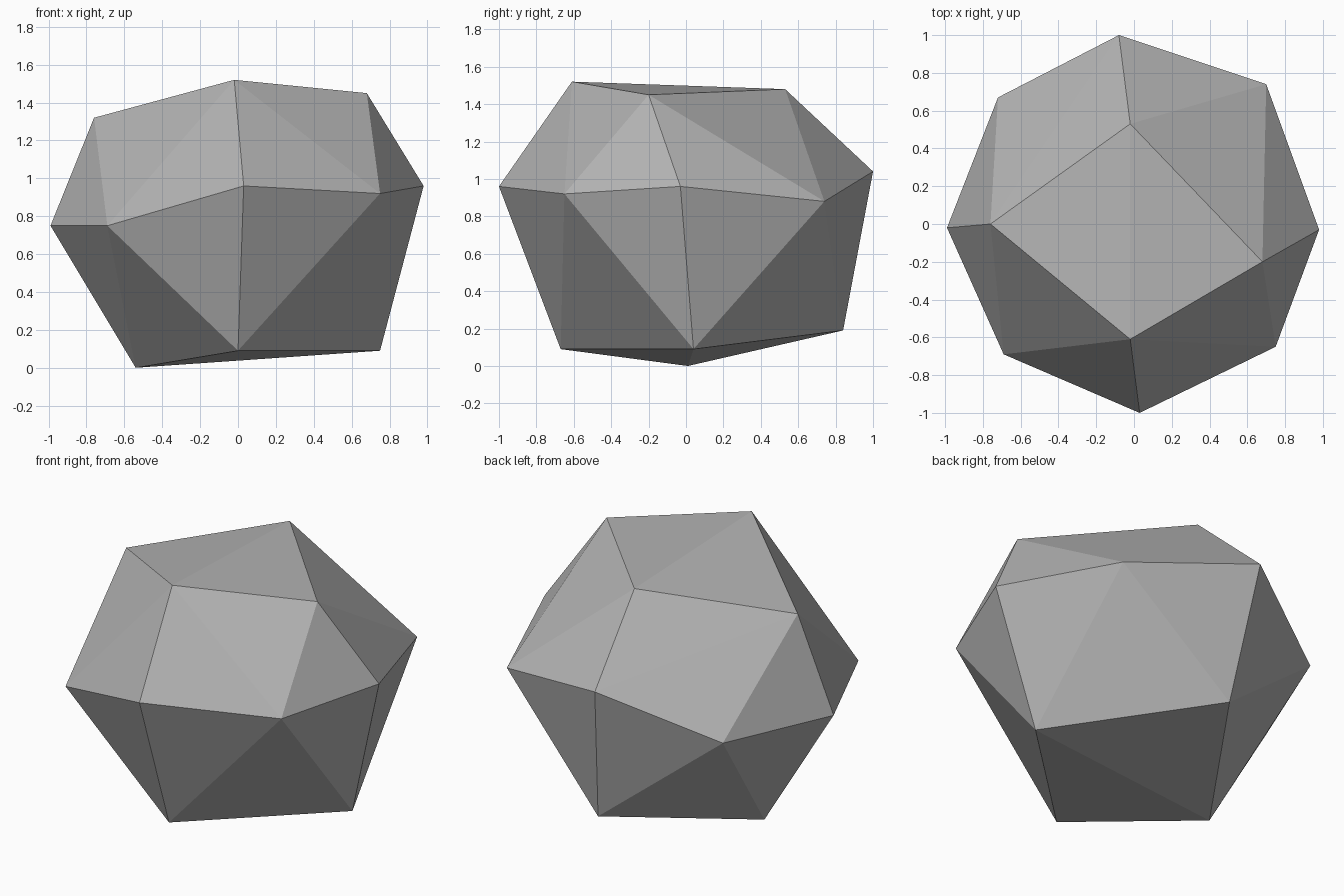
import bpy
import bmesh

# Remove the default cube
cube = bpy.data.objects.get("Cube")
if cube:
    bpy.data.objects.remove(cube, do_unlink=True)

# Plain stone grey
stone = bpy.data.materials.new("stone_grey")
stone.use_nodes = True
grey = (0.45, 0.45, 0.45, 1)
stone.diffuse_color = grey
stone.node_tree.nodes["Principled BSDF"].inputs["Base Color"].default_value = grey

# Corners of the boulder, in three uneven rings
top_ring = [(-.02, .53, 1.48), (-.76, 0, 1.32), (-.02, -.61, 1.52), (.68, -.2, 1.45)]
middle_ring = [(-.08, 1, 1.04), (.7, .74, .88), (.98, -.03, .96), (.75, -.65, .92),
               (.03, -1, .96), (-.69, -.69, .75), (-.99, -.02, .75), (-.72, .67, .77)]
bottom_ring = [(.01, .84, .19), (.75, .04, .09), (0, -.67, .09), (-.54, .01, 0)]

# Wrap the corners in a faceted convex skin
bm = bmesh.new()
for corner in top_ring + middle_ring + bottom_ring:
    bm.verts.new(corner)
bmesh.ops.convex_hull(bm, input=bm.verts[:])
bmesh.ops.recalc_face_normals(bm, faces=bm.faces[:])
mesh = bpy.data.meshes.new("boulder")
bm.to_mesh(mesh)
bm.free()
mesh.materials.append(stone)
mesh.shade_flat()
bpy.context.collection.objects.link(bpy.data.objects.new("boulder", mesh))
